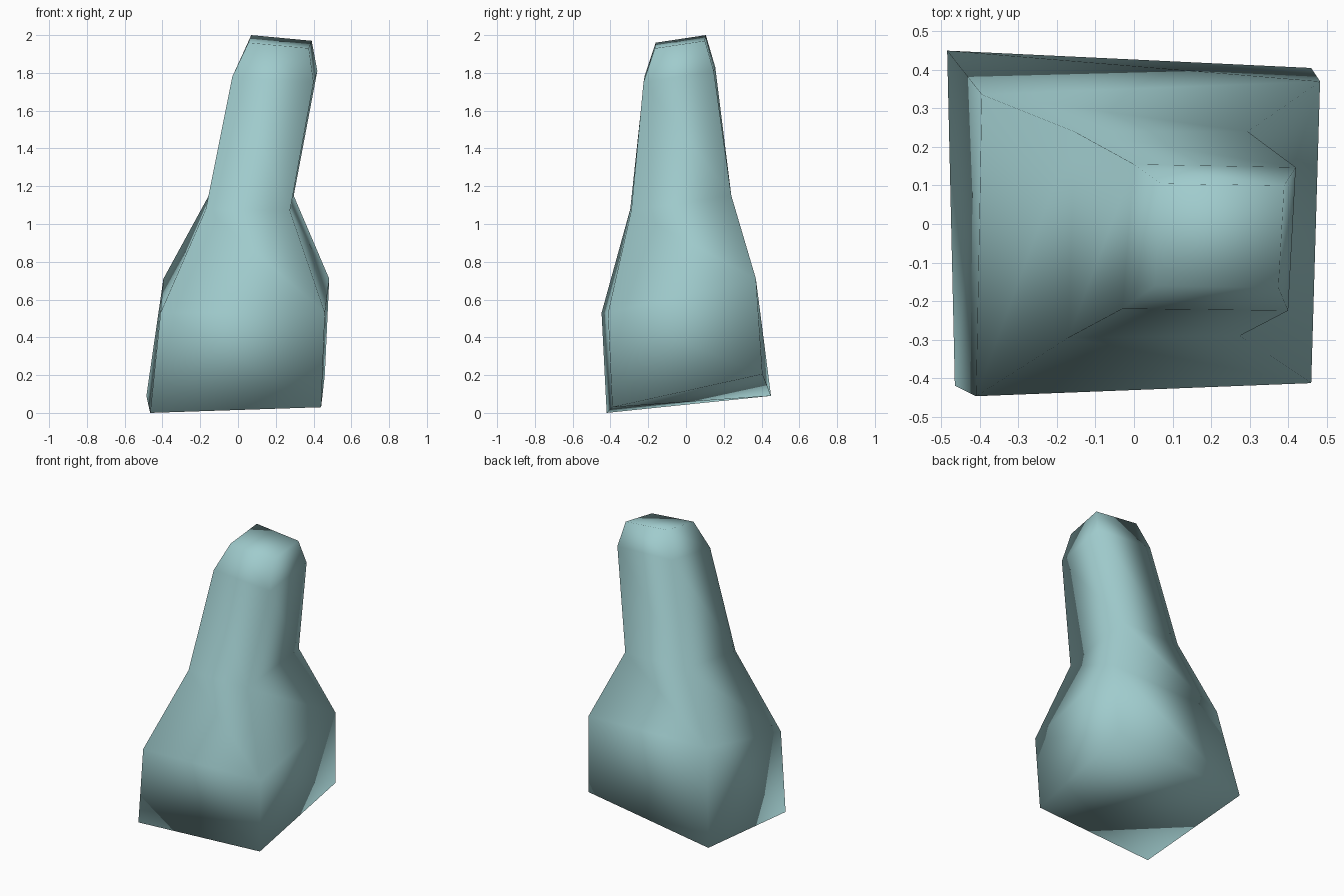
import bpy
import bmesh

default_cube = bpy.data.objects.get("Cube")
if default_cube:
    bpy.data.objects.remove(default_cube, do_unlink=True)


def make_material(name, colour):
    material = bpy.data.materials.new(name)
    material.use_nodes = True
    material.diffuse_color = colour
    material.node_tree.nodes["Principled BSDF"].inputs["Base Color"].default_value = colour
    return material


# Four-cornered sections from bottom to top:
# front right side, front left side, back left side, back right side
base = [(-.465, -.42, 0), (.44, -.39, .03), (.46, .405, .205), (-.485, .45, .09)]
shoulder = [(-.41, -.447, .53), (.46, -.413, .53), (.483, .37, .71), (-.395, .336, .71)]
neck = [(-.17, -.295, 1.08), (.275, -.29, 1.07), (.295, .24, 1.15), (-.155, .24, 1.15)]
upper_neck = [(-.03, -.22, 1.78), (.4, -.225, 1.75), (.42, .147, 1.81), (0, .155, 1.83)]
tip = [(.055, -.16, 1.96), (.375, -.165, 1.93), (.39, .1, 1.97), (.07, .105, 2)]


def loft(name, sections, material):
    """Skin closed sections into one smooth, capped shell."""
    bm = bmesh.new()
    rings = [[bm.verts.new(point) for point in section] for section in sections]
    for lower, upper in zip(rings, rings[1:]):
        count = len(lower)
        for i in range(count):
            j = (i + 1) % count
            bm.faces.new((lower[j], upper[j], upper[i], lower[i]))
    bm.faces.new(reversed(rings[0]))
    bm.faces.new(rings[-1])
    for face in bm.faces:
        face.smooth = True
    mesh = bpy.data.meshes.new(name)
    bm.to_mesh(mesh)
    bm.free()
    mesh.materials.append(material)
    shell = bpy.data.objects.new(name, mesh)
    bpy.context.collection.objects.link(shell)
    return shell


# Single leaning body with a narrow neck
pale_teal = make_material("pale_teal", (.35, .6, .61, 1))
loft("tapered_body", [base, shoulder, neck, upper_neck, tip], pale_teal)
